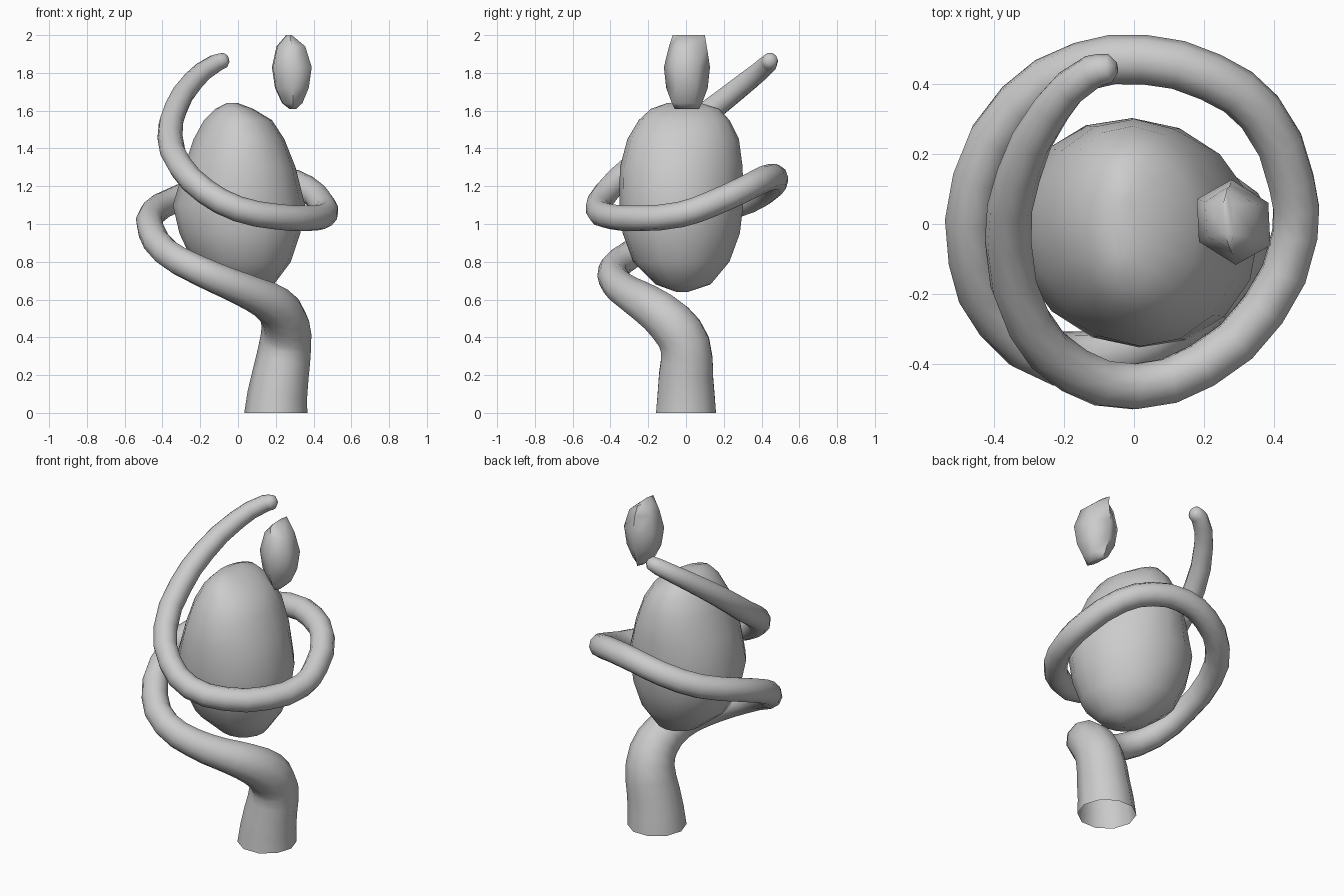
import bpy, bmesh
from math import cos, sin, tau

if "Cube" in bpy.data.objects:
    bpy.data.objects.remove(bpy.data.objects["Cube"])


def smooth(obj, angle):
    bpy.ops.object.select_all(action='DESELECT')
    obj.select_set(True)
    bpy.context.view_layer.objects.active = obj
    bpy.ops.object.shade_smooth_by_angle(angle=angle)


def stacked_rings(name, rings, sides, phase=0.0, skew=0.0):
    """Loft elliptical rings given as (z, cx, cy, rx, ry); skew stretches them diagonally."""
    bm = bmesh.new()
    loops = []
    for z, cx, cy, rx, ry in rings:
        loop = []
        for i in range(sides):
            a = phase + tau * i / sides
            dx, dy = rx * cos(a), ry * sin(a)
            loop.append(bm.verts.new((cx + dx - skew * dy, cy + dy - skew * dx, z)))
        loops.append(loop)
    for a, b in zip(loops, loops[1:]):
        for i in range(sides):
            j = (i + 1) % sides
            bm.faces.new((a[i], a[j], b[j], b[i]))
    bm.faces.new(loops[0][::-1])
    bm.faces.new(loops[-1])
    mesh = bpy.data.meshes.new(name)
    bm.to_mesh(mesh)
    bm.free()
    obj = bpy.data.objects.new(name, mesh)
    bpy.context.collection.objects.link(obj)
    smooth(obj, 1.1)
    return obj


# Egg-shaped body, leaning slightly and ending in a short ridge
stacked_rings("egg_body", [
    (0.64, 0.06, -0.02, 0.03, 0.03),
    (0.68, 0.05, -0.015, 0.14, 0.145),
    (0.80, 0.02, -0.025, 0.26, 0.255),
    (0.95, 0.01, -0.025, 0.32, 0.31),
    (1.10, 0.005, -0.025, 0.35, 0.328),
    (1.30, 0.01, -0.025, 0.295, 0.325),
    (1.45, 0.005, -0.015, 0.24, 0.295),
    (1.55, 0.00, -0.01, 0.18, 0.24),
    (1.61, -0.02, -0.005, 0.10, 0.18),
    (1.64, -0.03, -0.01, 0.03, 0.09)], 16, skew=0.03)

# Small floating drop
stacked_rings("floating_drop", [
    (1.61, 0.29, 0.005, 0.02, 0.065),
    (1.64, 0.287, 0.005, 0.06, 0.08),
    (1.72, 0.285, 0.005, 0.10, 0.11),
    (1.83, 0.285, 0.005, 0.118, 0.122),
    (1.94, 0.28, 0.01, 0.085, 0.10),
    (2.00, 0.27, 0.015, 0.015, 0.085)], 6, phase=tau / 12, skew=0.05)

# Tapering tentacle that rises from the base and coils around the egg
path = [
    (0.20, 0, 0, 0.167), (0.225, 0, 0.2, 0.15), (0.25, -0.005, 0.36, 0.138),
    (0.25, -0.08, 0.475, 0.128), (0.19, -0.20, 0.57, 0.11),
    (0.09, -0.29, 0.625, 0.095), (-0.05, -0.365, 0.685, 0.085),
    (-0.22, -0.385, 0.76, 0.079),
    (-0.38, -0.275, 0.85, 0.075), (-0.46, -0.10, 0.965, 0.072),
    (-0.45, 0.13, 1.06, 0.071), (-0.33, 0.34, 1.13, 0.071),
    (-0.15, 0.45, 1.20, 0.071), (0.03, 0.47, 1.245, 0.071),
    (0.22, 0.42, 1.24, 0.07), (0.36, 0.32, 1.19, 0.069),
    (0.45, 0.12, 1.10, 0.069), (0.46, -0.03, 1.05, 0.068),
    (0.37, -0.245, 1.03, 0.068), (0.195, -0.405, 1.04, 0.068),
    (0.0, -0.465, 1.08, 0.068), (-0.17, -0.42, 1.17, 0.068),
    (-0.30, -0.285, 1.30, 0.068), (-0.36, -0.05, 1.46, 0.067),
    (-0.33, 0.14, 1.61, 0.063), (-0.235, 0.33, 1.76, 0.056),
    (-0.12, 0.435, 1.85, 0.049), (-0.068, 0.445, 1.868, 0.041),
    (-0.05, 0.447, 1.872, 0.018)]
curve = bpy.data.curves.new("coiled_tentacle", 'CURVE')
curve.dimensions = '3D'
curve.bevel_depth = 1.0
curve.bevel_resolution = 3
curve.resolution_u = 2
curve.use_fill_caps = True
spline = curve.splines.new('BEZIER')
spline.bezier_points.add(len(path) - 1)
for p, (x, y, z, r) in zip(spline.bezier_points, path):
    p.co = (x, y, z)
    p.radius = r
    p.handle_left_type = p.handle_right_type = 'AUTO'
# Keep the foot flat on the floor
foot = spline.bezier_points[0]
foot.handle_left_type = foot.handle_right_type = 'FREE'
foot.handle_left = (0.20, 0, -0.07)
foot.handle_right = (0.20, 0, 0.07)
tentacle = bpy.data.objects.new("coiled_tentacle", curve)
bpy.context.collection.objects.link(tentacle)
bpy.ops.object.select_all(action='DESELECT')
tentacle.select_set(True)
bpy.context.view_layer.objects.active = tentacle
bpy.ops.object.convert(target='MESH')
tentacle = bpy.context.view_layer.objects.active

# The foot is open underneath
bm = bmesh.new()
bm.from_mesh(tentacle.data)
caps = [f for f in bm.faces if all(v.co.z < 0.01 for v in f.verts)]
bmesh.ops.delete(bm, geom=caps, context='FACES')
bmesh.ops.remove_doubles(bm, verts=bm.verts, dist=0.0005)
bm.to_mesh(tentacle.data)
bm.free()
smooth(tentacle, 1.2)
